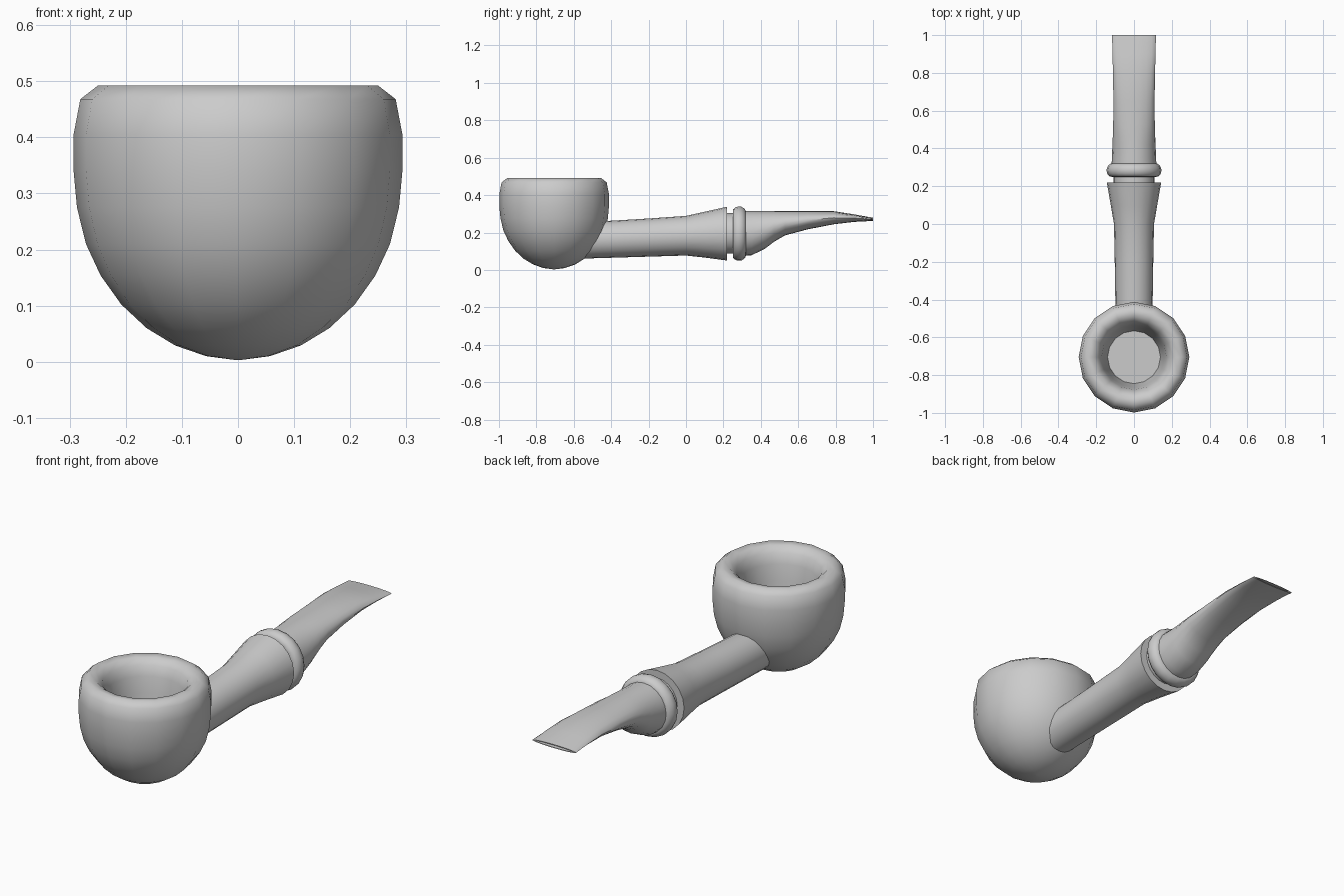
import bpy, bmesh
from math import sin, cos, pi, radians


def loft(name, rings, sides, place, angle=40):
    """Skin a series of rings; place(ring, cos, sin) gives each point. Ends are capped."""
    bm = bmesh.new()
    loops = []
    for r in rings:
        loops.append([bm.verts.new(place(r, cos(2 * pi * i / sides), sin(2 * pi * i / sides)))
                      for i in range(sides)])
    for a, b in zip(loops, loops[1:]):
        for i in range(sides):
            j = (i + 1) % sides
            bm.faces.new((a[i], a[j], b[j], b[i]))
    bm.faces.new(loops[0][::-1])
    bm.faces.new(loops[-1])
    bmesh.ops.recalc_face_normals(bm, faces=bm.faces)
    me = bpy.data.meshes.new(name)
    bm.to_mesh(me)
    bm.free()
    ob = bpy.data.objects.new(name, me)
    bpy.context.collection.objects.link(ob)
    bpy.ops.object.select_all(action='DESELECT')
    bpy.context.view_layer.objects.active = ob
    ob.select_set(True)
    bpy.ops.object.shade_smooth_by_angle(angle=radians(angle))
    return ob


# Bowl: (radius, z) from the underside, over the rim, down to the chamber floor
bowl = [(0.004, 0.003), (0.057, 0.010), (0.112, 0.029), (0.163, 0.060), (0.208, 0.102),
        (0.245, 0.154), (0.271, 0.210), (0.287, 0.275), (0.293, 0.340), (0.293, 0.405),
        (0.281, 0.468), (0.250, 0.492), (0.215, 0.487), (0.188, 0.462), (0.172, 0.415),
        (0.160, 0.340), (0.140, 0.200)]
loft("bowl", bowl, 16, lambda r, c, s: (r[0] * c, -0.705 + r[0] * s, r[1]), 60)


# Stem sections: (y, lower z, upper z, half width)
def section(r, c, s):
    y, lo, hi, w = r
    return (w * c, y, (lo + hi) / 2 + (hi - lo) / 2 * s)


shank = [(-0.54, 0.061, 0.257, 0.098), (-0.40, 0.065, 0.263, 0.099),
         (-0.20, 0.071, 0.275, 0.102), (0.0, 0.077, 0.289, 0.106),
         (0.10, 0.066, 0.311, 0.123), (0.22, 0.050, 0.338, 0.144)]
loft("shank", shank, 20, section)

# Tenon joining the shank to the ring
loft("tenon", [(0.20, 0.087, 0.304, 0.108), (0.27, 0.087, 0.304, 0.108)], 20, section)

# Ring: rounded bead
ring = [(y, 0.194 - r, 0.194 + r, r) for y, r in
        ((0.25, 0.118), (0.252, 0.130), (0.265, 0.141), (0.28, 0.145),
         (0.295, 0.144), (0.31, 0.136), (0.319, 0.124), (0.32, 0.112))]
loft("ring", ring, 20, section, 50)

# Mouthpiece: round at the ring, flattening to a thin hollow bit
mouth = [(0.30, 0.076, 0.315, 0.119), (0.35, 0.078, 0.315, 0.117), (0.42, 0.112, 0.315, 0.114),
         (0.47, 0.150, 0.315, 0.112), (0.53, 0.185, 0.315, 0.110), (0.65, 0.217, 0.315, 0.109),
         (0.79, 0.244, 0.314, 0.111), (0.90, 0.257, 0.297, 0.114), (1.0, 0.262, 0.279, 0.116),
         (1.0, 0.265, 0.276, 0.100), (0.96, 0.265, 0.280, 0.095)]
loft("mouthpiece", mouth, 20, section)
